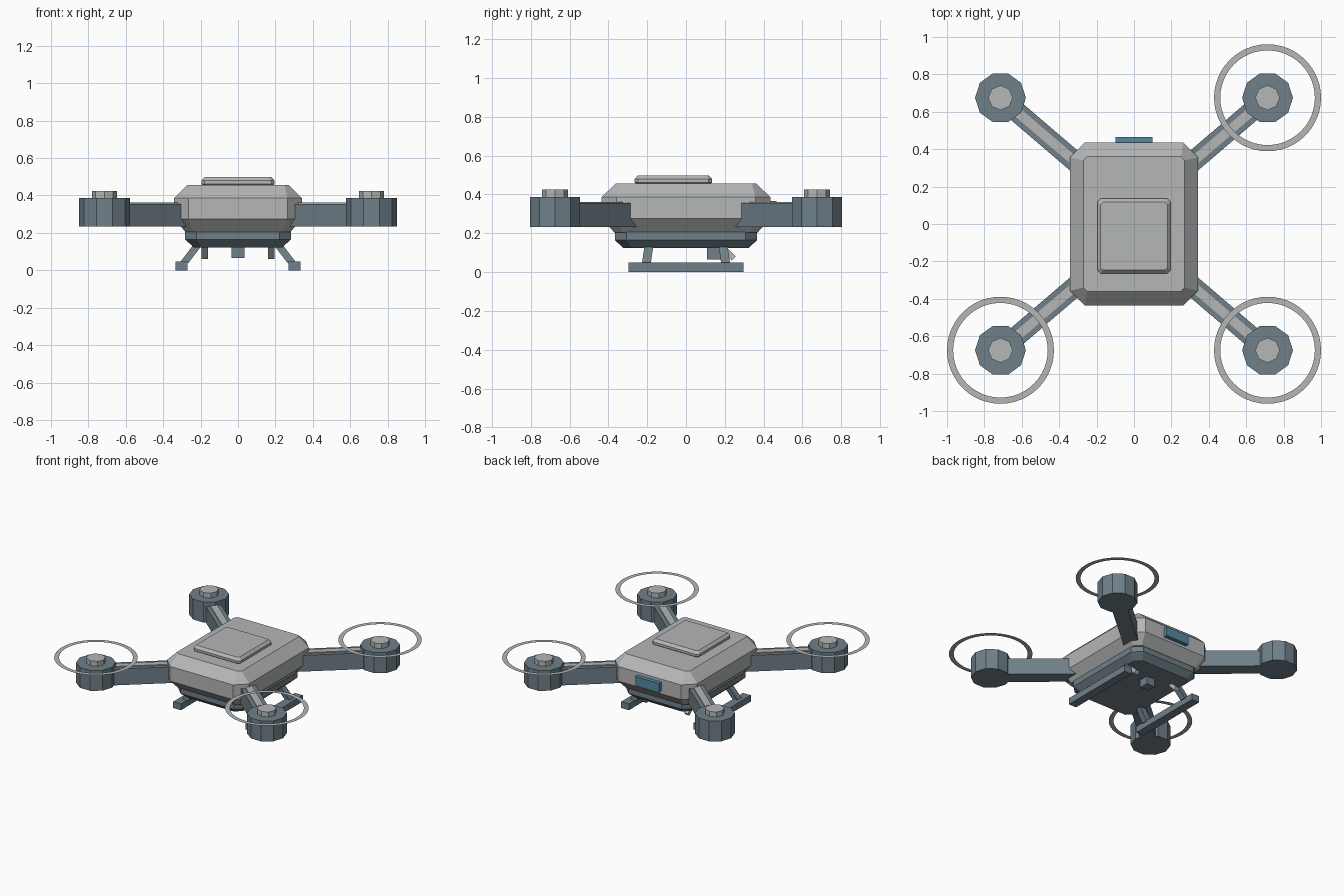
import bpy
import bmesh
from math import cos, sin, atan2, tau
from mathutils import Matrix, Vector

cube = bpy.data.objects.get("Cube")
if cube:
    bpy.data.objects.remove(cube, do_unlink=True)


def material(name, rgb):
    m = bpy.data.materials.new(name)
    m.use_nodes = True
    m.diffuse_color = (*rgb, 1)
    m.node_tree.nodes["Principled BSDF"].inputs["Base Color"].default_value = (*rgb, 1)
    return m


LIGHT = material("light grey", (0.46, 0.465, 0.47))
SLATE = material("slate", (0.16, 0.215, 0.25))
BLUE = material("panel blue", (0.09, 0.25, 0.36))


def rect(hx, hy, z, c=0, cx=0, cy=0):
    """Rectangle outline with optional cut corners."""
    if not c:
        pts = [(hx, hy), (-hx, hy), (-hx, -hy), (hx, -hy)]
    else:
        pts = [(hx, hy - c), (hx - c, hy), (c - hx, hy), (-hx, hy - c),
               (-hx, c - hy), (c - hx, -hy), (hx - c, -hy), (hx, c - hy)]
    return [Vector((x + cx, y + cy, z)) for x, y in pts]


def circle(r, z, sides):
    return [Vector((r * cos(tau * i / sides), r * sin(tau * i / sides), z))
            for i in range(sides)]


def loft(name, rings, mat, capped=True, matrix=None):
    """Skin a stack of outlines into one object."""
    bm = bmesh.new()
    loops = [[bm.verts.new(p) for p in ring] for ring in rings]
    n = len(loops[0])
    for a, b in zip(loops, loops[1:]):
        for i in range(n):
            j = (i + 1) % n
            bm.faces.new((a[i], a[j], b[j], b[i]))
    if capped:
        bm.faces.new(loops[0][::-1])
        bm.faces.new(loops[-1])
        bmesh.ops.recalc_face_normals(bm, faces=bm.faces)
    if matrix:
        bm.transform(matrix)
    me = bpy.data.meshes.new(name)
    bm.to_mesh(me)
    bm.free()
    me.materials.append(mat)
    ob = bpy.data.objects.new(name, me)
    bpy.context.collection.objects.link(ob)
    return ob


def box(name, size, mat, matrix):
    x, y, z = (s / 2 for s in size)
    return loft(name, [rect(x, y, -z), rect(x, y, z)], mat, matrix=matrix)


# Hull, lid and lower tray
loft("body", [rect(0.28, 0.37, 0.205, 0.04), rect(0.342, 0.435, 0.275, 0.078),
              rect(0.342, 0.435, 0.386, 0.078), rect(0.27, 0.36, 0.457, 0.02)], LIGHT)
loft("lid", [rect(0.183, 0.187, 0.45, 0.015, 0, -0.065), rect(0.196, 0.2, 0.462, 0.018, 0, -0.065),
             rect(0.196, 0.2, 0.479, 0.018, 0, -0.065), rect(0.178, 0.182, 0.498, 0.012, 0, -0.065)], LIGHT)
loft("lower_tray", [rect(0.237, 0.322, 0.123, 0.045), rect(0.283, 0.367, 0.165, 0.06),
                    rect(0.283, 0.367, 0.207, 0.06)], SLATE)
box("rear_panel", (0.196, 0.04, 0.07), BLUE, Matrix.Translation((0, 0.445, 0.33)))

# Arms, motors and rotor rings
MX, MY = 0.714, 0.675
ARM = 0.6
for sx, side in ((1, "left"), (-1, "right")):
    for sy, end in ((-1, "front"), (1, "rear")):
        tag = f"{end}_{side}"
        place = Matrix.Translation((sx * MX, sy * MY, 0))
        along = place @ Matrix.Rotation(atan2(-sy * 0.65, -sx * 0.76), 4, "Z")
        box("arm_" + tag, (ARM, 0.108, 0.122), SLATE,
            along @ Matrix.Translation((ARM / 2, 0, 0.294)))
        box("arm_strip_" + tag, (ARM, 0.05, 0.02), LIGHT,
            along @ Matrix.Translation((ARM / 2, 0, 0.352)))
        loft("motor_" + tag, [circle(0.136, 0.233, 10), circle(0.136, 0.387, 10)],
             SLATE, matrix=place)
        loft("motor_cap_" + tag, [circle(0.066, 0.38, 8), circle(0.066, 0.424, 8)],
             LIGHT, matrix=place)
        # The rear right motor carries no ring
        if tag != "rear_right":
            loft("rotor_ring_" + tag, [circle(0.286, 0.424, 48), circle(0.253, 0.424, 48)],
                 LIGHT, capped=False, matrix=place)

# Landing skids, struts and slanted braces
for s, side in ((1, "left"), (-1, "right")):
    box("skid_" + side, (0.064, 0.594, 0.048), SLATE, Matrix.Translation((s * 0.301, 0, 0.024)))
    for t, end in ((-1, "front"), (1, "rear")):
        loft(f"strut_{end}_{side}",
             [rect(0.024, 0.023, 0.04, 0, s * 0.288, t * 0.205),
              rect(0.024, 0.023, 0.14, 0, s * 0.212, t * 0.19)], SLATE)
    box("brace_" + side, (0.034, 0.028, 0.095), LIGHT,
        Matrix.Translation((s * 0.178, 0.212, 0.104)) @ Matrix.Rotation(tau / 8, 4, "X"))

# Sensor block under the tray
box("sensor", (0.07, 0.07, 0.065), SLATE, Matrix.Translation((0, 0.143, 0.097)))
